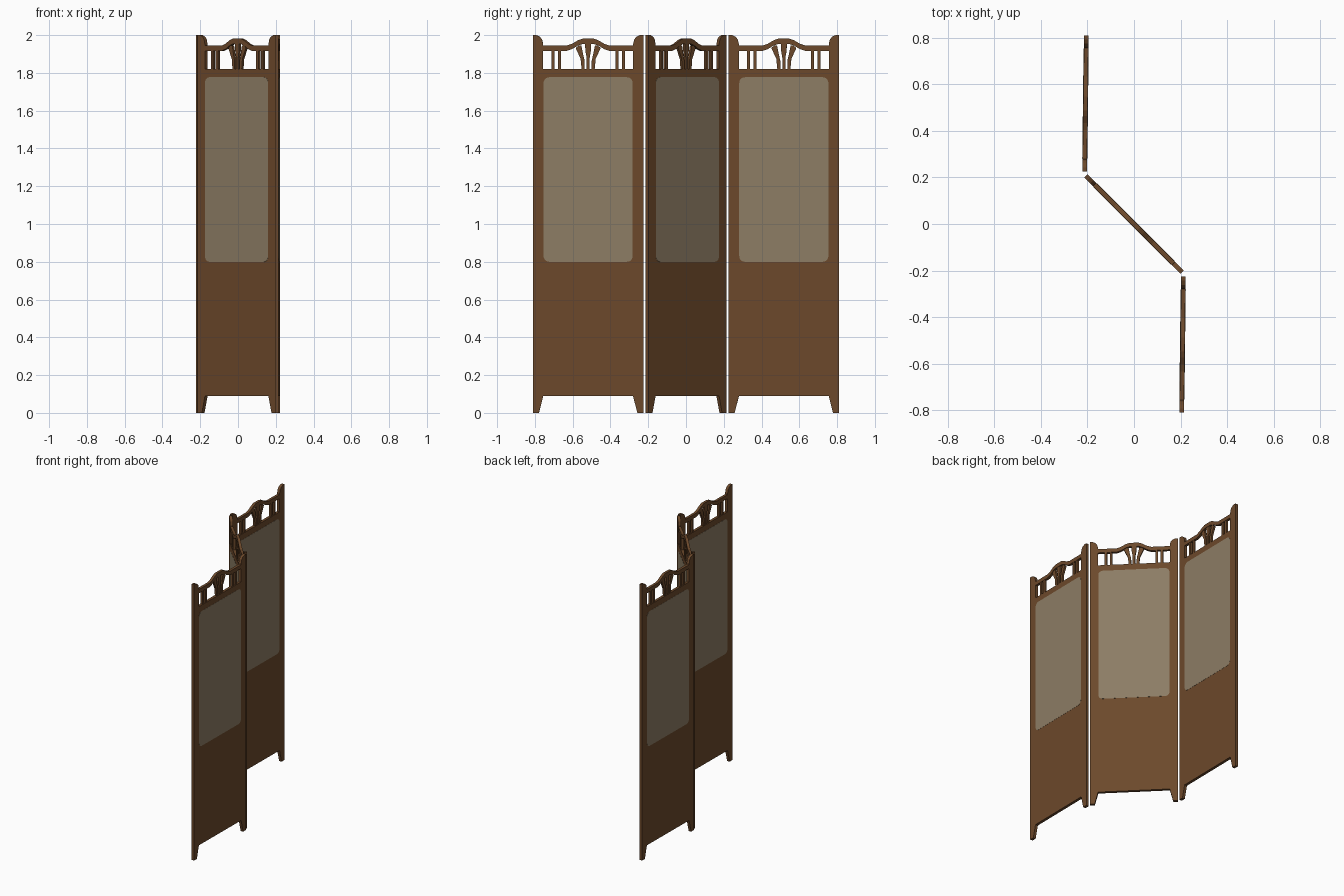
import bpy, bmesh, math
from mathutils import Matrix, Vector

if "Cube" in bpy.data.objects:
    bpy.data.objects.remove(bpy.data.objects["Cube"])


def material(name, rgb):
    m = bpy.data.materials.new(name)
    m.diffuse_color = (*rgb, 1)
    m.use_nodes = True
    m.node_tree.nodes["Principled BSDF"].inputs["Base Color"].default_value = m.diffuse_color
    return m


wood = material("brown wood", (0.150, 0.066, 0.024))
cloth = material("taupe cloth", (0.265, 0.205, 0.130))

HALF = 0.2925          # half width of one leaf
THICK = 0.020


def prism(name, outline, thick, mat, place):
    """Extrude a (u, z) outline symmetrically about the leaf plane."""
    bm = bmesh.new()
    face = bm.faces.new([bm.verts.new((u, -thick / 2, z)) for u, z in outline])
    ext = bmesh.ops.extrude_face_region(bm, geom=[face])
    moved = [g for g in ext["geom"] if isinstance(g, bmesh.types.BMVert)]
    bmesh.ops.translate(bm, vec=(0, thick, 0), verts=moved)
    bmesh.ops.recalc_face_normals(bm, faces=bm.faces)
    bmesh.ops.triangulate(bm, faces=[f for f in bm.faces if len(f.verts) > 4])
    me = bpy.data.meshes.new(name)
    bm.to_mesh(me)
    bm.free()
    me.materials.append(mat)
    ob = bpy.data.objects.new(name, me)
    bpy.context.collection.objects.link(ob)
    ob.matrix_world = place
    return ob


def mirrored(half):
    """Complete a half outline (u < 0 side) into a symmetric one."""
    return half + [(-u, z) for u, z in reversed(half)]


def flip(points):
    return [(-u, z) for u, z in reversed(points)]


def rounded_rect(hw, z0, z1, r, n=5):
    pts = []
    corners = [(hw - r, z1 - r, 0), (-hw + r, z1 - r, 90),
               (-hw + r, z0 + r, 180), (hw - r, z0 + r, 270)]
    for cu, cz, start in corners:
        for i in range(n + 1):
            a = math.radians(start + 90 * i / n)
            pts.append((cu + r * math.cos(a), cz + r * math.sin(a)))
    return pts


# Board with feet at the bottom and round-shouldered posts at the top
frame = mirrored([
    (-HALF + 0.055, 0.09), (-HALF + 0.032, 0.0), (-HALF, 0.0), (-HALF, 2.0),
    (-HALF + 0.018, 2.0), (-HALF + 0.036, 1.992), (-HALF + 0.048, 1.978),
    (-HALF + 0.054, 1.955), (-HALF + 0.054, 1.82)])

# Arched top rail: centre line swept to a band
line = [(-HALF + 0.05, 1.930), (-0.115, 1.930), (-0.085, 1.940),
        (-0.055, 1.958), (-0.030, 1.967)]
upper = mirrored([(u, z + 0.014) for u, z in line])
lower = mirrored([(u, z - 0.014) for u, z in line])
rail = upper + lower[::-1]

# Flaring leaf and centre stem of the fretwork motif
leaf = [(-0.034, 1.815), (-0.018, 1.815), (-0.019, 1.865), (-0.026, 1.895),
        (-0.036, 1.945), (-0.050, 1.945), (-0.066, 1.932), (-0.054, 1.905),
        (-0.040, 1.875)]
stem = mirrored([(-0.016, 1.960), (-0.015, 1.920), (-0.008, 1.880),
                 (-0.008, 1.815)])


def build_leaf(label, x, y, angle):
    place = Matrix.Translation(Vector((x, y, 0))) @ \
        Matrix.Rotation(math.radians(angle), 4, 'Z')
    prism(label + "_board", frame, THICK, wood, place)
    prism(label + "_cloth", rounded_rect(0.236, 0.80, 1.777, 0.03),
          THICK + 0.002, cloth, place)
    prism(label + "_top_rail", rail, THICK * 0.95, wood, place)
    prism(label + "_fret_leaf_left", leaf, 0.014, wood, place)
    prism(label + "_fret_leaf_right", flip(leaf), 0.014, wood, place)
    prism(label + "_fret_stem", stem, 0.014, wood, place)
    # paired spindles either side
    for i, u in enumerate((-0.186, -0.152, 0.152, 0.186)):
        w = 0.008
        prism(f"{label}_spindle_{i + 1}",
              [(u - w, 1.815), (u + w, 1.815), (u + w, 1.925), (u - w, 1.925)],
              0.015, wood, place)


# Three leaves folded in a zigzag
build_leaf("rear_leaf", -0.2085, 0.518, 89.3)
build_leaf("middle_leaf", 0, 0, -45)
build_leaf("front_leaf", 0.2085, -0.518, 89.3)
